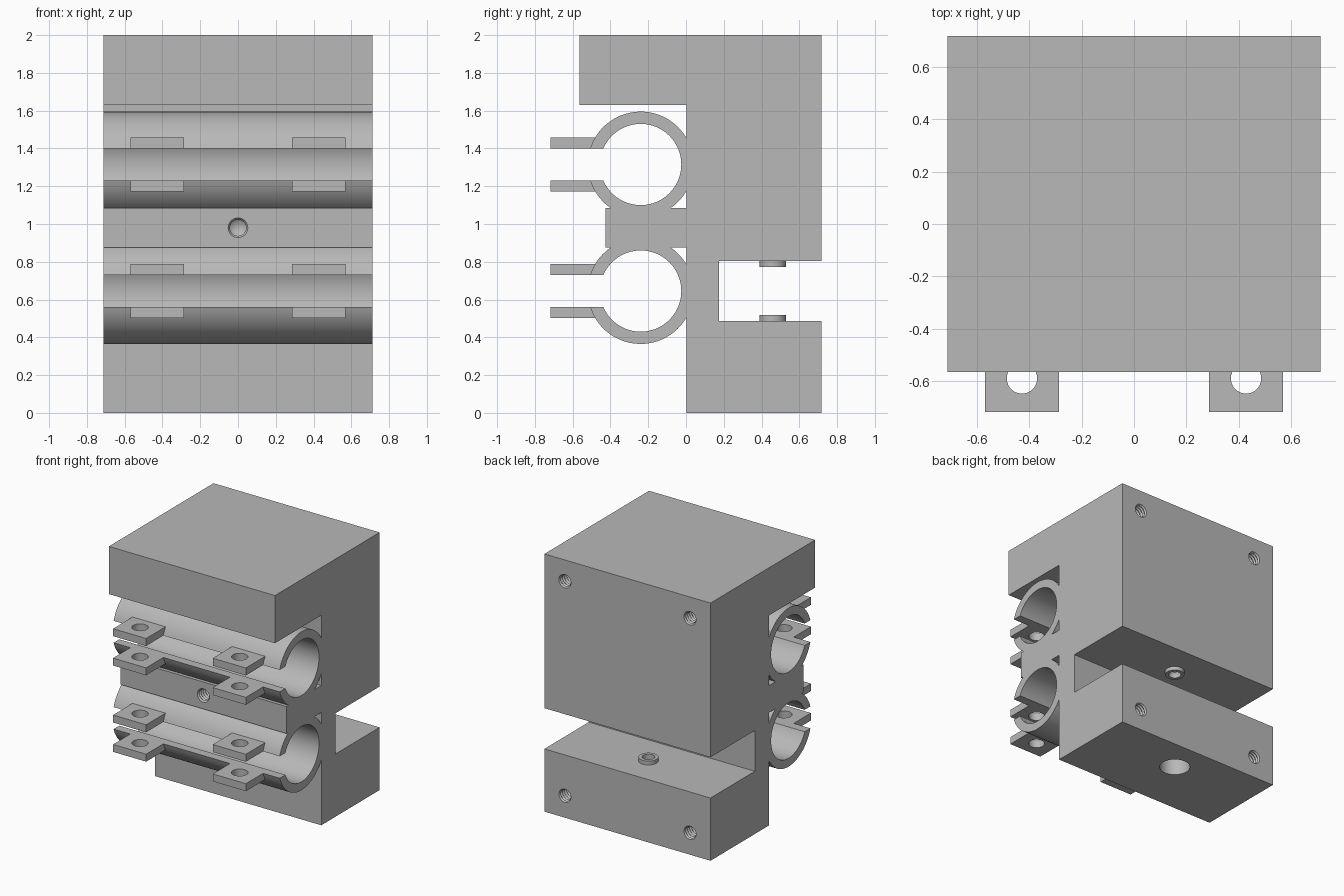
import bpy, bmesh
from math import asin, cos, sin, pi, radians
from mathutils import Matrix, Vector

if "Cube" in bpy.data.objects:
    bpy.data.objects.remove(bpy.data.objects["Cube"])

grey = bpy.data.materials.new("machined grey")
colour = (0.48, 0.48, 0.48, 1)
grey.diffuse_color = colour
grey.use_nodes = True
grey.node_tree.nodes["Principled BSDF"].inputs["Base Color"].default_value = colour

HALF = 0.713            # half width of the block
R_OUT, R_IN = 0.28, 0.215
GAP = 0.085             # half height of each clamp mouth
CLAMP_Y = -0.24
CLAMP_Z = (1.315, 0.645)
BOLT_Y = 0.46


def finish(bm, name):
    bmesh.ops.recalc_face_normals(bm, faces=bm.faces)
    mesh = bpy.data.meshes.new(name)
    bm.to_mesh(mesh)
    bm.free()
    mesh.materials.append(grey)
    obj = bpy.data.objects.new(name, mesh)
    bpy.context.collection.objects.link(obj)
    return obj


def prism(name, outline, x0=-HALF, x1=HALF):
    """Extrude a (y, z) outline along x."""
    bm = bmesh.new()
    face = bm.faces.new([bm.verts.new((x0, y, z)) for y, z in outline])
    new = bmesh.ops.extrude_face_region(bm, geom=[face])["geom"]
    bmesh.ops.translate(bm, vec=(x1 - x0, 0, 0),
                        verts=[v for v in new if isinstance(v, bmesh.types.BMVert)])
    return finish(bm, name)


def box(name, x0, x1, y0, y1, z0, z1):
    return prism(name, [(y0, z0), (y1, z0), (y1, z1), (y0, z1)], x0, x1)


def lathe(name, profile, origin, axis, closed=False, steps=40):
    """Turn a (radius, distance) profile round an axis from origin."""
    bm = bmesh.new()
    turn = Matrix.Translation(origin) @ Vector(axis).to_track_quat("Z", "Y").to_matrix().to_4x4()
    rings = []
    for r, t in profile:
        if r == 0:
            rings.append([bm.verts.new(turn @ Vector((0, 0, t)))] * steps)
        else:
            rings.append([bm.verts.new(turn @ Vector((r * cos(2 * pi * i / steps),
                          r * sin(2 * pi * i / steps), t))) for i in range(steps)])
    pairs = list(zip(rings, rings[1:]))
    if closed:
        pairs.append((rings[-1], rings[0]))
    for a, b in pairs:
        for i in range(steps):
            j = (i + 1) % steps
            bm.faces.new(list(dict.fromkeys((a[i], a[j], b[j], b[i]))))
    return finish(bm, name)


def combine(target, tool, operation):
    mod = target.modifiers.new("combine", "BOOLEAN")
    mod.operation, mod.solver, mod.object = operation, "EXACT", tool
    bpy.context.view_layer.objects.active = target
    bpy.ops.object.modifier_apply(modifier=mod.name)
    bpy.data.objects.remove(tool)


def threaded_cutter(origin, axis, depth=0.26, r=0.052, pitch=0.024):
    """Drill shape with ridged sides and a pointed end."""
    profile = [(0, -0.02), (r, -0.02)]
    for i in range(int(depth / pitch)):
        profile += [(r, i * pitch), (r * 0.82, (i + 0.5) * pitch)]
    profile += [(r * 0.82, depth), (0, depth + 0.03)]
    return lathe("drill", profile, origin, axis)


# Main block with top overhang and rear slot
body = prism("clamp_block", [
    (0.003, 0), (0.718, 0), (0.718, 0.487), (0.175, 0.487), (0.175, 0.803),
    (0.718, 0.803), (0.718, 2), (-0.565, 2), (-0.565, 1.63), (0.003, 1.63)])

# Bridge between the two tube clamps
combine(body, box("bridge", -HALF, HALF, -0.425, 0.1, 0.875, 1.085), "UNION")


# Open tube clamps
def arc(radius, z, steps=64):
    start = asin(GAP / radius)
    angles = [start + (2 * pi - 2 * start) * i / steps for i in range(steps + 1)]
    return [(CLAMP_Y - radius * cos(a), z + radius * sin(a)) for a in angles]


for z in CLAMP_Z:
    combine(body, prism("tube_clamp", arc(R_OUT, z) + arc(R_IN, z)[::-1]), "UNION")

# Threaded holes in the front and back
combine(body, threaded_cutter((0, -0.425, 0.98), (0, 1, 0)), "DIFFERENCE")
for x in (-0.537, 0.537):
    for z in (0.17, 1.835):
        combine(body, threaded_cutter((x, 0.718, z), (0, -1, 0)), "DIFFERENCE")

# Stepped bolt hole through the lower jaw, blind hole in the upper jaw
combine(body, lathe("bolt_bore", [(0, -0.02), (0.11, -0.02), (0.11, 0.38), (0.045, 0.38),
                                  (0.045, 0.55), (0, 0.55)], (0, BOLT_Y, 0), (0, 0, 1)), "DIFFERENCE")
combine(body, threaded_cutter((0, BOLT_Y, 0.803), (0, 0, 1), r=0.045), "DIFFERENCE")
parts = [body]

# Raised collars round the bolt holes in the slot
for name, z, up in (("lower_collar", 0.487, 1), ("upper_collar", 0.803, -1)):
    parts.append(lathe(name, [(0.045, -0.01), (0.07, -0.01), (0.07, 0.03), (0.045, 0.03)],
                       (0, BOLT_Y, z), (0, 0, up), closed=True))

# Drilled tabs on the clamp lips
for level, zc in zip(("upper", "lower"), CLAMP_Z):
    for lip, z0 in (("top", zc + GAP), ("bottom", zc - GAP - 0.058)):
        for side, s in (("left", 1), ("right", -1)):
            x = 0.428 * s
            tab = box(f"{level}_{lip}_tab_{side}", x - 0.142, x + 0.142, -0.718, -0.455, z0, z0 + 0.058)
            hole = lathe("tab_hole", [(0, -0.05), (0.058, -0.05), (0.058, 0.15), (0, 0.15)],
                         (x, -0.59, z0), (0, 0, 1))
            combine(tab, hole, "DIFFERENCE")
            parts.append(tab)

# Smooth round surfaces, keep edges crisp
bpy.ops.object.select_all(action="DESELECT")
for part in parts:
    part.select_set(True)
bpy.context.view_layer.objects.active = body
bpy.ops.object.shade_smooth_by_angle(angle=radians(30))
